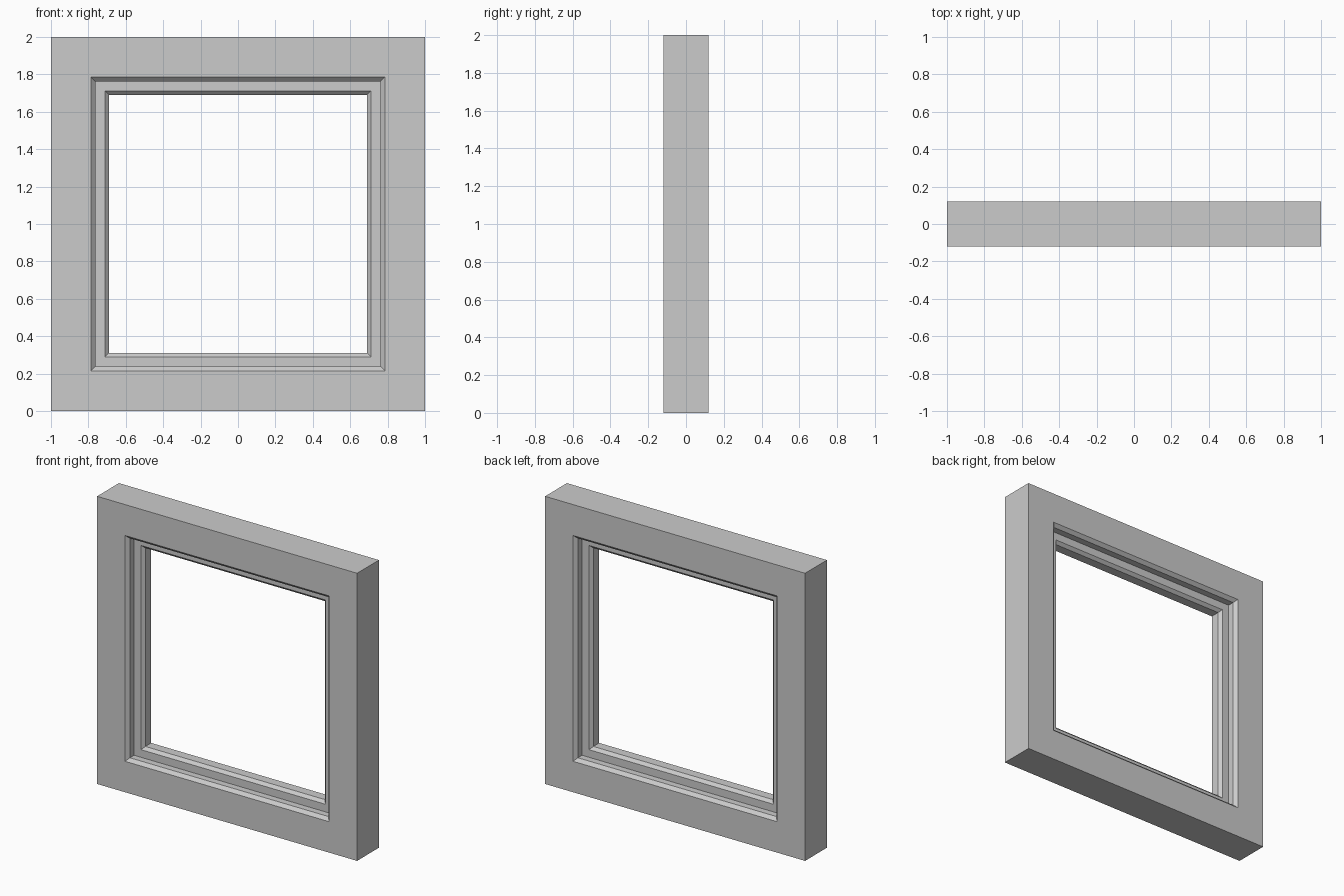
import bpy

cube = bpy.data.objects.get("Cube")
if cube:
    bpy.data.objects.remove(cube, do_unlink=True)

grey = bpy.data.materials.new("light_grey")
grey.use_nodes = True
colour = (0.6, 0.6, 0.6, 1)
grey.diffuse_color = colour
grey.node_tree.nodes["Principled BSDF"].inputs["Base Color"].default_value = colour

# Front half of the frame section: (half width of the square, depth from the middle)
half = [(1, 0.12), (0.785, 0.12), (0.763, 0.098), (0.763, 0.052),
        (0.71, 0.052), (0.69, 0.032)]
section = [(r, -d) for r, d in half] + [(r, d) for r, d in reversed(half)]

# Sweep the section around four mitred corners
corners = [(-1, -1), (1, -1), (1, 1), (-1, 1)]
verts = [(cx * r, y, 1 + cz * r) for cx, cz in corners for r, y in section]
n = len(section)
faces = []
for c in range(4):
    a, b = c * n, (c + 1) % 4 * n
    for i in range(n):
        j = (i + 1) % n
        faces.append((a + i, b + i, b + j, a + j))

mesh = bpy.data.meshes.new("window_frame")
mesh.from_pydata(verts, [], faces)
mesh.materials.append(grey)
mesh.update()
frame = bpy.data.objects.new("window_frame", mesh)
bpy.context.collection.objects.link(frame)
